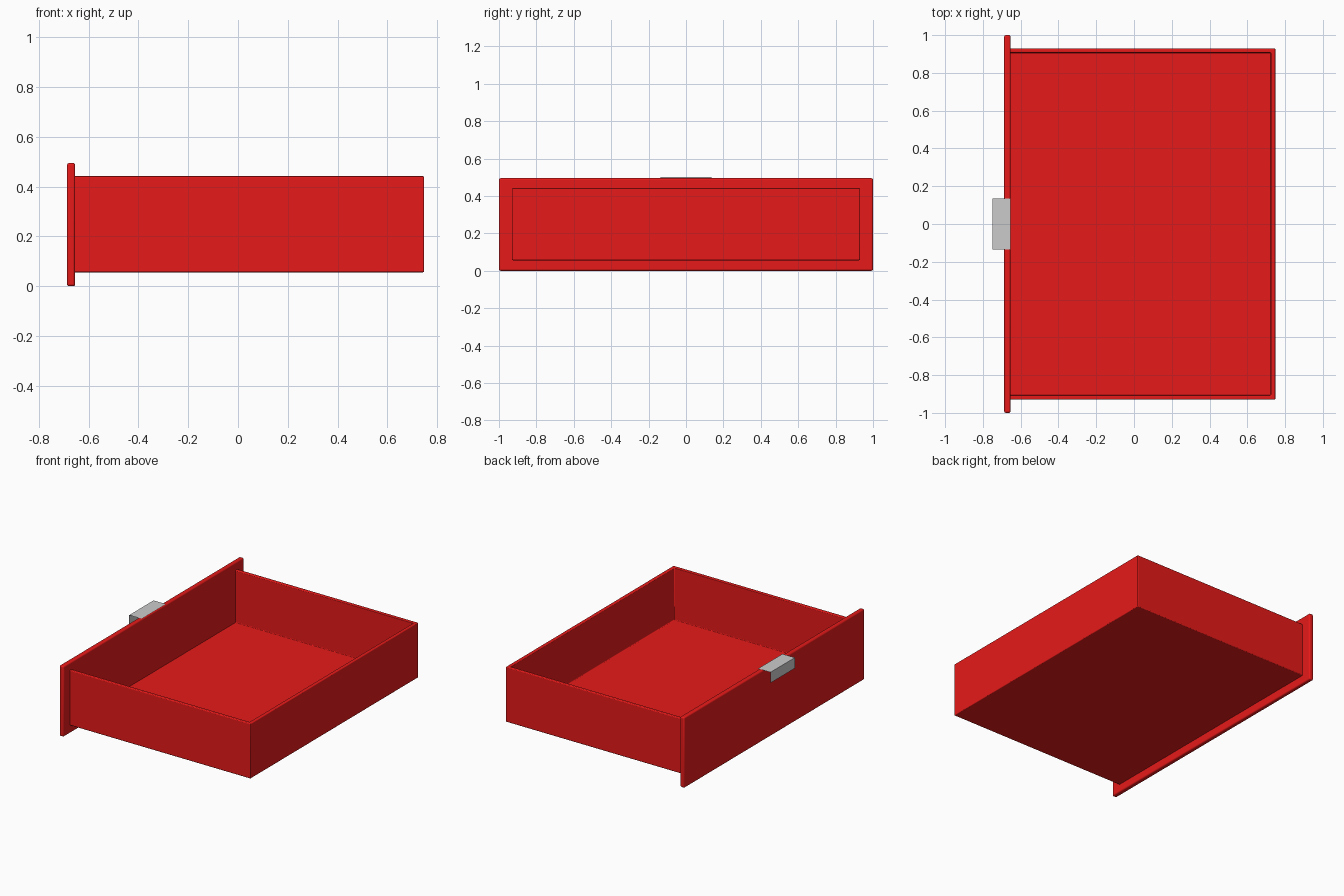
import bpy, bmesh
from mathutils import Vector

if "Cube" in bpy.data.objects:
    bpy.data.objects.remove(bpy.data.objects["Cube"])

red = bpy.data.materials.new("red_paint")
red.diffuse_color = (0.8, 0.01, 0.01, 1)
red.use_nodes = True
red.node_tree.nodes["Principled BSDF"].inputs["Base Color"].default_value = red.diffuse_color


def box(lo, hi):
    bm = bmesh.new()
    bmesh.ops.create_cube(bm, size=1)
    lo, hi = Vector(lo), Vector(hi)
    for v in bm.verts:
        v.co = (lo + hi) / 2 + v.co * (hi - lo)
    return bm


def finish(name, bm, bevel=0, material=None):
    mesh = bpy.data.meshes.new(name)
    bm.normal_update()
    bm.to_mesh(mesh)
    bm.free()
    obj = bpy.data.objects.new(name, mesh)
    bpy.context.collection.objects.link(obj)
    if material:
        mesh.materials.append(material)
    if bevel:
        mod = obj.modifiers.new("rounded_edges", 'BEVEL')
        mod.width = bevel
        mod.segments = 3
        bpy.context.view_layer.objects.active = obj
        obj.select_set(True)
        bpy.ops.object.shade_smooth_by_angle()
        obj.select_set(False)
    return obj


# Front panel, wider and taller than the tray
finish("drawer_front", box((-0.687, -1, 0), (-0.654, 1, 0.495)), 0.009, red)

# Tray: solid block hollowed from the top, its front wall buried in the panel
bm = box((-0.675, -0.93, 0.056), (0.748, 0.93, 0.442))
bm.normal_update()
top = max(bm.faces, key=lambda f: f.calc_center_median().z)
bmesh.ops.inset_region(bm, faces=[top], thickness=0.033)
for v in top.verts:
    if v.co.x < 0:
        v.co.x = -0.66
floor = bmesh.ops.extrude_discrete_faces(bm, faces=[top])["faces"][0]
for v in floor.verts:
    v.co.z = 0.076
finish("drawer_tray", bm, 0.005, red)

# Handle: thin folded sheet over the top edge of the panel
bm = bmesh.new()
profile = [(-0.654, 0.5), (-0.75, 0.5), (-0.75, 0.425)]
rows = [[bm.verts.new((x, y, z)) for x, z in profile] for y in (-0.135, 0.135)]
for i in range(2):
    bm.faces.new((rows[0][i], rows[1][i], rows[1][i + 1], rows[0][i + 1]))
bmesh.ops.reverse_faces(bm, faces=bm.faces[:])
finish("handle", bm)
